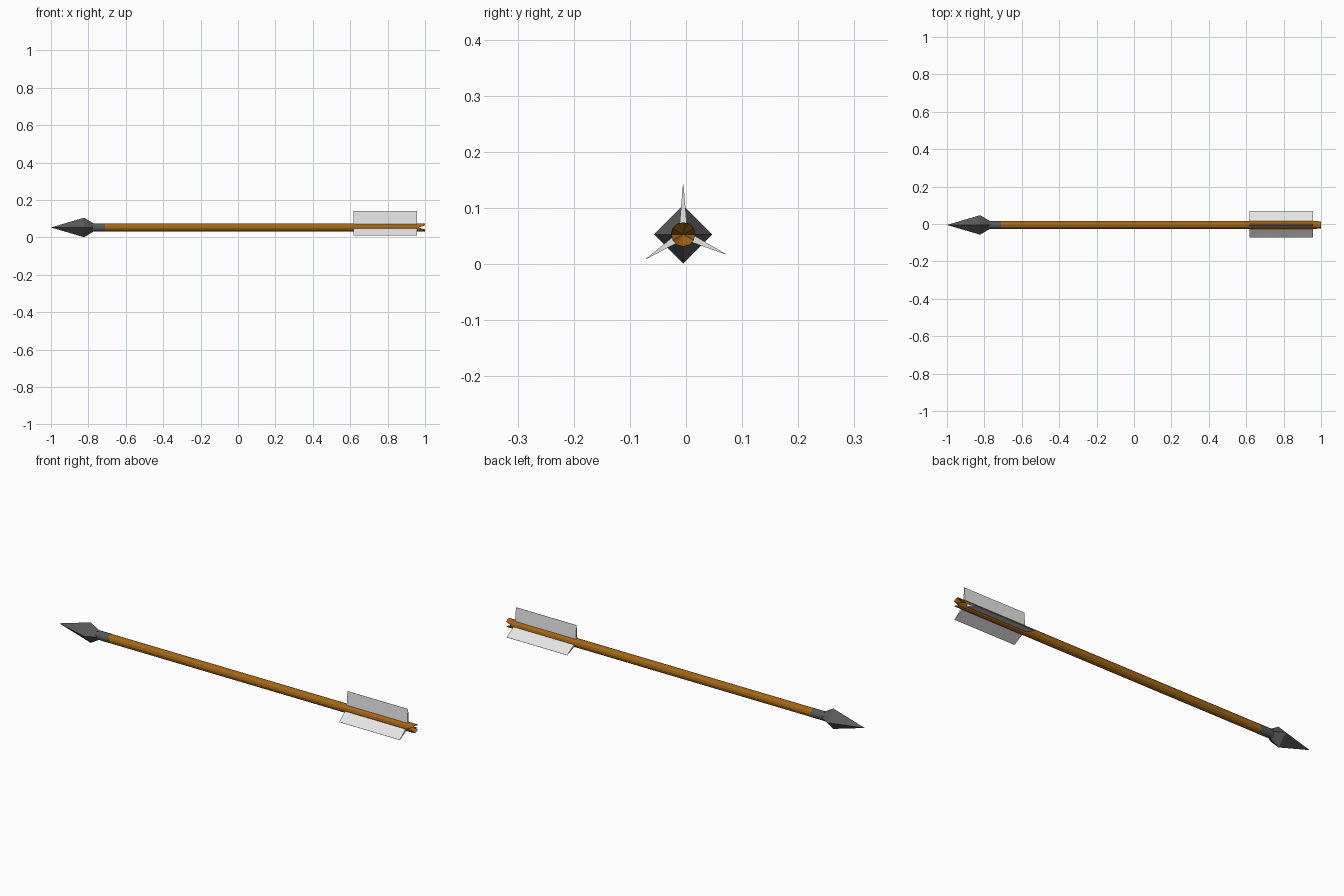
import bpy, bmesh, math

if "Cube" in bpy.data.objects:
    bpy.data.objects.remove(bpy.data.objects["Cube"])

CY, CZ = -0.005, 0.053   # arrow axis


def material(name, rgb):
    m = bpy.data.materials.new(name)
    m.diffuse_color = (*rgb, 1)
    m.use_nodes = True
    m.node_tree.nodes["Principled BSDF"].inputs["Base Color"].default_value = m.diffuse_color
    return m


wood = material("brown wood", (0.37, 0.135, 0.008))
steel = material("dark steel", (0.10, 0.10, 0.10))
feather = material("pale feather", (0.78, 0.78, 0.78))


def make_object(name, bm, mat):
    bmesh.ops.recalc_face_normals(bm, faces=bm.faces)
    me = bpy.data.meshes.new(name)
    bm.to_mesh(me)
    bm.free()
    me.materials.append(mat)
    ob = bpy.data.objects.new(name, me)
    ob.location = (0, CY, CZ)
    bpy.context.collection.objects.link(ob)
    return ob


def loft(name, profile, sides, mat, notch=0):
    """Rings of (x, radius) along the arrow; radius 0 closes to a point.
    notch pulls the middle of the last ring inward to form a slot."""
    bm = bmesh.new()
    rings = []
    for i, (x, r) in enumerate(profile):
        if r == 0:
            rings.append([bm.verts.new((x, 0, 0))])
            continue
        ring = []
        for k in range(sides):
            a = 2 * math.pi * k / sides
            y, z = r * math.cos(a), r * math.sin(a)
            dip = notch if i == len(profile) - 2 and abs(z) < r * 0.2 else 0
            ring.append(bm.verts.new((x - dip, y, z)))
        rings.append(ring)
    for a, b in zip(rings, rings[1:]):
        for k in range(sides):
            quad = [a[k % len(a)], a[(k + 1) % len(a)],
                    b[(k + 1) % len(b)], b[k % len(b)]]
            bm.faces.new(list(dict.fromkeys(quad)))
    return make_object(name, bm, mat)


# Wooden shaft with a nock in the tail
loft("shaft", [(-0.72, 0), (-0.72, 0.0215), (0.94, 0.0215),
               (1.0, 0.0215), (0.965, 0)], 12, wood, notch=0.035)

# Metal socket and four-sided point
loft("socket", [(-0.81, 0), (-0.81, 0.0215), (-0.71, 0.0222), (-0.71, 0)], 12, steel)
loft("arrow_head", [(-1.0, 0), (-0.823, 0.052), (-0.773, 0.022), (-0.773, 0)], 4, steel)

# Three wedge-shaped fletchings
for i, (angle, length) in enumerate([(90, 0.089), (213.5, 0.079), (335, 0.083)]):
    a = math.radians(angle)
    ca, sa = math.cos(a), math.sin(a)
    section = [(0.017, -0.0065), (length, -0.0005), (length, 0.0005), (0.017, 0.0065)]
    bm = bmesh.new()
    base = bm.faces.new([bm.verts.new((0.618, u * ca - v * sa, u * sa + v * ca))
                         for u, v in section])
    out = bmesh.ops.extrude_face_region(bm, geom=[base])
    bmesh.ops.translate(bm, vec=(0.34, 0, 0),
                        verts=[v for v in out["geom"] if isinstance(v, bmesh.types.BMVert)])
    # the extruded region keeps its start cap so the wedge is closed
    if base not in out["geom"] and not any(
            all(abs(v.co.x - 0.618) < 1e-4 for v in f.verts) for f in bm.faces):
        bm.faces.new([v for v in bm.verts if abs(v.co.x - 0.618) < 1e-4])
    make_object(f"fletching_{i + 1}", bm, feather)
